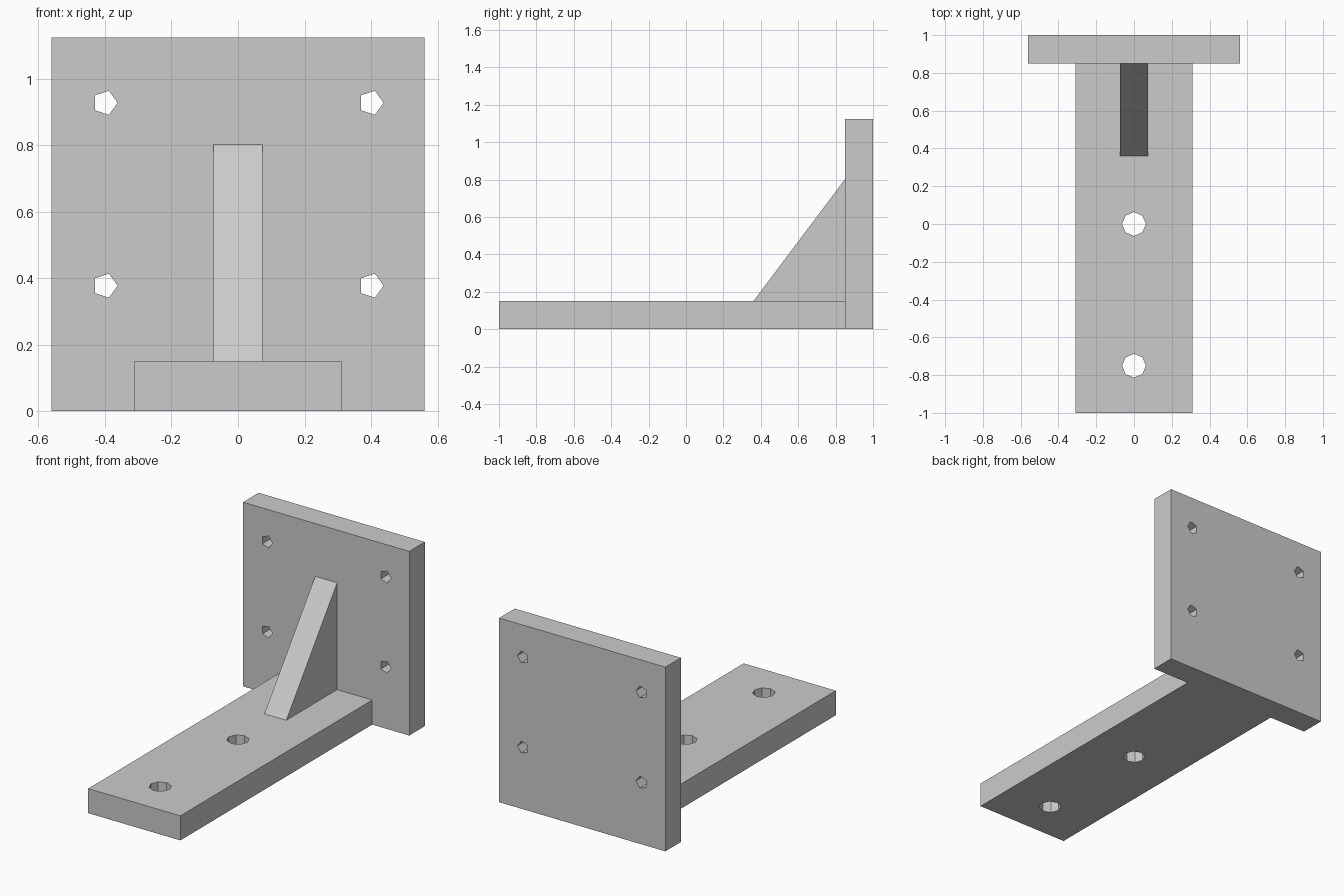
import bpy
import bmesh
from math import cos, sin, tau
from mathutils import Vector

cube = bpy.data.objects.get("Cube")
if cube:
    bpy.data.objects.remove(cube, do_unlink=True)

grey = bpy.data.materials.new("plain grey")
grey.use_nodes = True
colour = (0.6, 0.6, 0.6, 1)
grey.diffuse_color = colour
grey.node_tree.nodes["Principled BSDF"].inputs["Base Color"].default_value = colour


def prism(name, outline, offset):
    """Extrude a flat outline of 3D points by an offset."""
    bm = bmesh.new()
    face = bm.faces.new([bm.verts.new(p) for p in outline])
    result = bmesh.ops.extrude_face_region(bm, geom=[face], use_keep_orig=True)
    moved = [g for g in result["geom"] if isinstance(g, bmesh.types.BMVert)]
    bmesh.ops.translate(bm, verts=moved, vec=Vector(offset))
    bmesh.ops.recalc_face_normals(bm, faces=bm.faces[:])
    mesh = bpy.data.meshes.new(name)
    bm.to_mesh(mesh)
    bm.free()
    mesh.materials.append(grey)
    obj = bpy.data.objects.new(name, mesh)
    bpy.context.collection.objects.link(obj)
    return obj


def box(name, x, y0, y1, z0, z1):
    outline = [(-x, y0, z0), (x, y0, z0), (x, y1, z0), (-x, y1, z0)]
    return prism(name, outline, (0, 0, z1 - z0))


def ring(sides, radius):
    return [(radius * cos(tau * i / sides), radius * sin(tau * i / sides)) for i in range(sides)]


def drill(obj, cutters):
    """Cut the holes, bake the result and remove the cutters."""
    for cutter in cutters:
        cutter.hide_render = True
        mod = obj.modifiers.new("hole", "BOOLEAN")
        mod.operation = "DIFFERENCE"
        mod.solver = "EXACT"
        mod.object = cutter
    graph = bpy.context.evaluated_depsgraph_get()
    baked = bpy.data.meshes.new_from_object(obj.evaluated_get(graph))
    obj.modifiers.clear()
    obj.data = baked
    for cutter in cutters:
        bpy.data.objects.remove(cutter, do_unlink=True)


# Base bar with two octagonal holes
base = box("base_bar", 0.311, -1, 0.85, 0, 0.15)
drill(base, [prism("bar_hole", [(u, y + v, -0.1) for u, v in ring(8, 0.063)], (0, 0, 0.4))
             for y in (0, -0.75)])

# Upright plate with four pentagonal holes
plate = box("upright_plate", 0.561, 0.85, 1, 0, 1.124)
drill(plate, [prism("plate_hole", [(x + u, 0.7, z + v) for u, v in ring(5, 0.038)], (0, 0.5, 0))
              for x in (-0.4, 0.4) for z in (0.377, 0.927)])

# Triangular brace between bar and plate
brace = [(-0.074, 0.36, 0.15), (-0.074, 0.85, 0.15), (-0.074, 0.85, 0.802)]
prism("brace", brace, (0.148, 0, 0))
